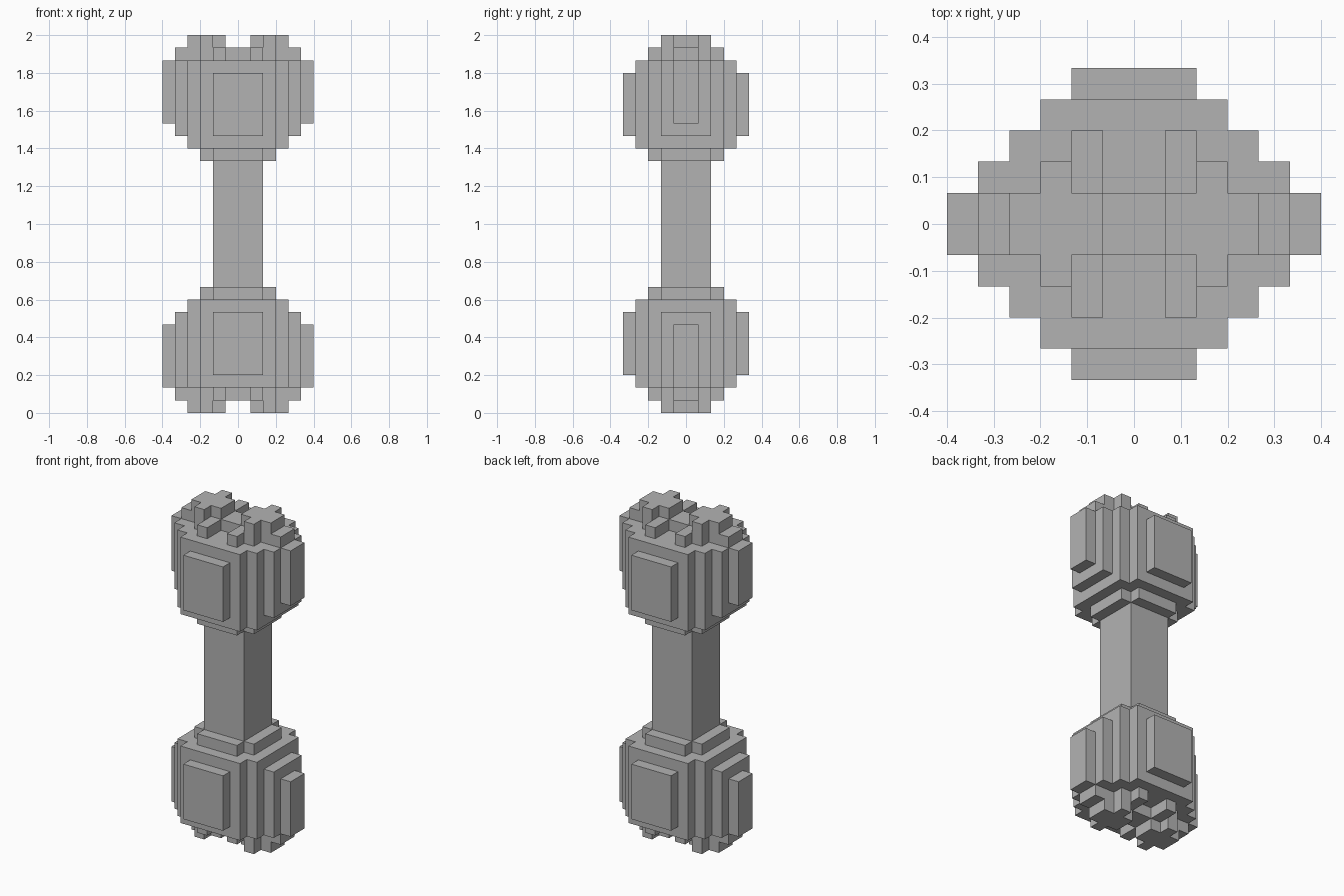
import bpy
import bmesh
from math import radians
from mathutils import Vector

cube = bpy.data.objects.get("Cube")
if cube:
    bpy.data.objects.remove(cube, do_unlink=True)

U = 2 / 30  # edge of one block

grey = bpy.data.materials.new("stone grey")
grey.use_nodes = True
grey.diffuse_color = (0.45, 0.45, 0.45, 1)
grey.node_tree.nodes["Principled BSDF"].inputs["Base Color"].default_value = (0.45, 0.45, 0.45, 1)


def slab(hx, hy, z0, z1):
    """Blocks of a slab centred on the axis."""
    return {(x, y, z) for x in range(-hx, hx) for y in range(-hy, hy) for z in range(z0, z1)}


def both_sides(x0, x1, hy, z0, z1):
    """Blocks of a slab on +x and its mirror on -x."""
    half = {(x, y, z) for x in range(x0, x1) for y in range(-hy, hy) for z in range(z0, z1)}
    return half | {(-1 - x, y, z) for x, y, z in half}


def build(name, cells):
    """Make the outer skin of a set of blocks, merged into large flat faces."""
    bm = bmesh.new()
    verts = {}
    for cell in cells:
        for axis in range(3):
            for side in (0, 1):
                near = list(cell)
                near[axis] += 2 * side - 1
                if tuple(near) in cells:
                    continue
                ring = []
                for a, b in ((0, 0), (1, 0), (1, 1), (0, 1)):
                    p = list(cell)
                    p[axis] += side
                    p[(axis + 1) % 3] += a
                    p[(axis + 2) % 3] += b
                    key = tuple(p)
                    if key not in verts:
                        verts[key] = bm.verts.new(Vector(key) * U)
                    ring.append(verts[key])
                bm.faces.new(ring if side else ring[::-1])
    bmesh.ops.dissolve_limit(bm, angle_limit=radians(1), verts=bm.verts[:], edges=bm.edges[:])
    mesh = bpy.data.meshes.new(name)
    bm.to_mesh(mesh)
    bm.free()
    mesh.materials.append(grey)
    obj = bpy.data.objects.new(name, mesh)
    bpy.context.collection.objects.link(obj)
    return obj


# Upper end: collar, rounded body and its raised side plates
head = slab(3, 2, 20, 21) | slab(2, 3, 20, 21)
head |= slab(4, 3, 21, 28) | slab(3, 4, 21, 28)
head |= slab(2, 5, 22, 27) | slab(5, 2, 22, 28) | slab(6, 1, 23, 28)

# Two knobs on the end, with the low bar and ribs between them
head |= slab(5, 1, 28, 29) | both_sides(1, 2, 3, 28, 29)
head |= both_sides(1, 4, 1, 28, 30) | both_sides(2, 3, 2, 28, 30)

build("upper_knuckle", head)
build("lower_knuckle", {(x, y, 29 - z) for x, y, z in head})

# Shaft runs into both collars
build("shaft", slab(2, 2, 9, 21))
